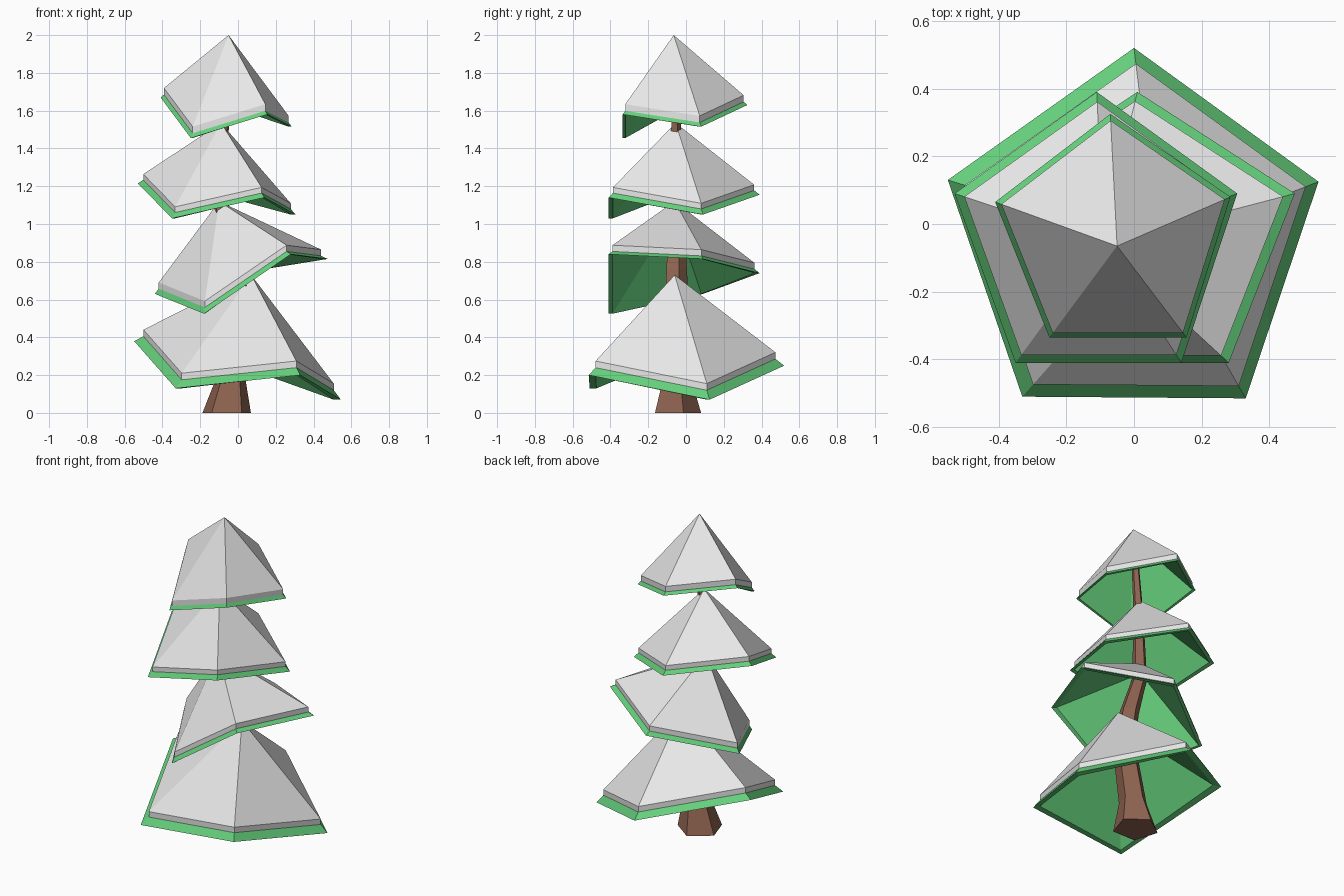
import bpy, bmesh, math
from mathutils import Vector

cube = bpy.data.objects.get("Cube")
if cube:
    bpy.data.objects.remove(cube, do_unlink=True)


def material(name, color):
    mat = bpy.data.materials.new(name)
    mat.use_nodes = True
    mat.diffuse_color = (*color, 1)
    mat.node_tree.nodes["Principled BSDF"].inputs["Base Color"].default_value = (*color, 1)
    return mat


snow = material("snow white", (0.8, 0.8, 0.8))
green = material("needle green", (0.13, 0.62, 0.2))
brown = material("bark brown", (0.27, 0.125, 0.08))


def finish(name, bm, mat):
    bmesh.ops.recalc_face_normals(bm, faces=bm.faces)
    mesh = bpy.data.meshes.new(name)
    bm.to_mesh(mesh)
    bm.free()
    mesh.materials.append(mat)
    obj = bpy.data.objects.new(name, mesh)
    bpy.context.collection.objects.link(obj)
    return obj


def ring(bm, points):
    return [bm.verts.new(p) for p in points]


def bridge(bm, a, b):
    for i in range(len(a)):
        j = (i + 1) % len(a)
        bm.faces.new((a[i], a[j], b[j], b[i]))


def fan(bm, loop, tip):
    apex = bm.verts.new(tip)
    for i in range(len(loop)):
        bm.faces.new((loop[i], loop[(i + 1) % len(loop)], apex))


def tier(name, rim, tip, margin, thickness):
    """A green pentagonal shell with a snow cap set back from its rim."""
    rim, tip = [Vector(p) for p in rim], Vector(tip)
    top = tip - Vector((0, 0, thickness))

    # Branch shell: outer slope, level lip, hollow inside
    bm = bmesh.new()
    outer = ring(bm, rim)
    lip = ring(bm, [Vector((*p.lerp(top, margin).xy, p.z)) for p in rim])
    bridge(bm, outer, lip)
    fan(bm, outer, top)
    fan(bm, lip, top - Vector((0, 0, margin * (top.z - min(p.z for p in rim)))))
    finish(name + "_branches", bm, green)

    # Snow cap: upright edge band and faceted slope
    bm = bmesh.new()
    base = [p.lerp(top, margin) for p in rim]
    low = ring(bm, base)
    high = ring(bm, [p + Vector((0, 0, thickness)) for p in base])
    bridge(bm, low, high)
    fan(bm, high, tip)
    finish(name + "_snow", bm, snow)


# Rims run back, left, front left, front right, right; each tier tilts its own way
tier("bottom_tier",
     [(0, .52, .25), (-.55, .13, .38), (-.33, -.51, .13), (.33, -.515, .2), (.545, .125, .07)],
     (.07, -.06, .73), .08, .035)
tier("lower_middle_tier",
     [(.01, .39, .74), (-.44, .09, .63), (-.18, -.41, .525), (.28, -.41, .84), (.475, .09, .815)],
     (-.1, -.06, 1.12), .06, .033)
tier("upper_middle_tier",
     [(-.11, .39, 1.155), (-.53, .09, 1.215), (-.35, -.41, 1.03), (.14, -.41, 1.14), (.305, .09, 1.05)],
     (-.09, -.055, 1.535), .065, .03)
tier("top_tier",
     [(-.07, .325, 1.63), (-.41, .065, 1.67), (-.25, -.335, 1.455), (.155, -.335, 1.58), (.285, .08, 1.515)],
     (-.05, -.065, 2), .05, .035)

# Crooked five-sided trunk: centre x, height, radius
bm = bmesh.new()
rings = []
for x, z, r in [(-.06, 0, .135), (-.04, .17, .085), (.03, .55, .07), (-.01, .76, .06),
                (-.09, 1.02, .045), (-.08, 1.45, .03), (-.05, 1.85, .02)]:
    angles = [math.radians(90 + 72 * k) for k in range(5)]
    rings.append(ring(bm, [(x + r * math.cos(a), -.055 + r * math.sin(a), z) for a in angles]))
for a, b in zip(rings, rings[1:]):
    bridge(bm, a, b)
bm.faces.new(rings[0])
bm.faces.new(rings[-1])
finish("trunk", bm, brown)
